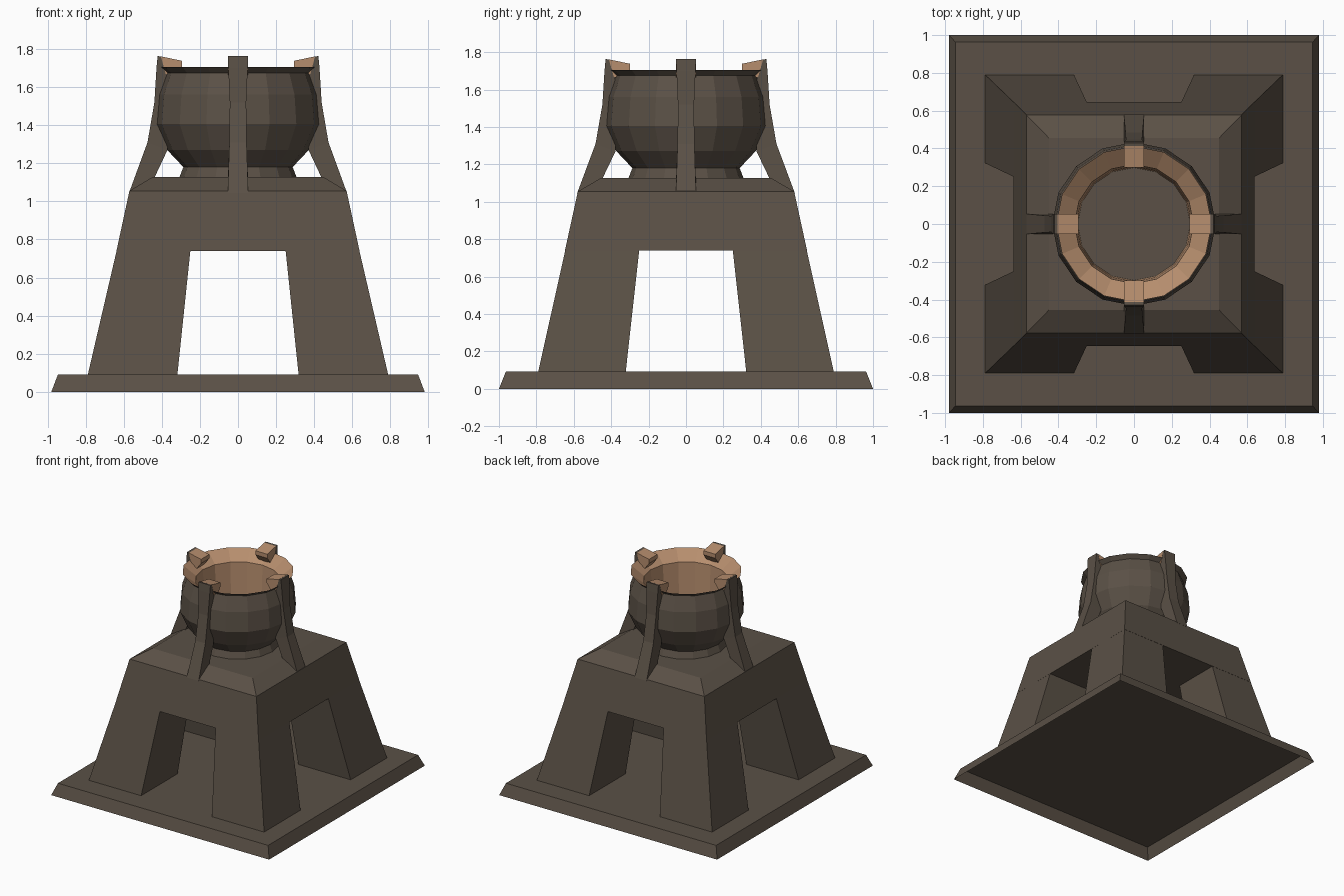
import bpy, bmesh, math
from mathutils import Matrix

if "Cube" in bpy.data.objects:
    bpy.data.objects.remove(bpy.data.objects["Cube"])


def material(name, rgb):
    m = bpy.data.materials.new(name)
    m.diffuse_color = (*rgb, 1)
    m.use_nodes = True
    m.node_tree.nodes["Principled BSDF"].inputs["Base Color"].default_value = m.diffuse_color
    return m


BROWN = material("dark brown stone", (0.103, 0.081, 0.061))
TAN = material("warm tan lining", (0.47, 0.27, 0.155))


def finish(bm, name, mats):
    me = bpy.data.meshes.new(name)
    bm.to_mesh(me)
    bm.free()
    for m in mats:
        me.materials.append(m)
    ob = bpy.data.objects.new(name, me)
    bpy.context.collection.objects.link(ob)
    return ob


def loft(name, rings, mat, matrix=None, bottom=True, top=True):
    """Skin through rings that all have the same point count, ends optional."""
    bm = bmesh.new()
    loops = [[bm.verts.new(p) for p in r] for r in rings]
    n = len(loops[0])
    for a, b in zip(loops, loops[1:]):
        for i in range(n):
            j = (i + 1) % n
            bm.faces.new((a[i], a[j], b[j], b[i]))
    if bottom:
        bm.faces.new(loops[0][::-1])
    if top:
        bm.faces.new(loops[-1])
    if bottom and top:
        bmesh.ops.recalc_face_normals(bm, faces=bm.faces)
    if matrix:
        bm.transform(matrix)
        if matrix.determinant() < 0:
            bmesh.ops.reverse_faces(bm, faces=bm.faces)
    return finish(bm, name, [mat])


def rect(x0, x1, y0, y1, z):
    return [(x0, y0, z), (x1, y0, z), (x1, y1, z), (x0, y1, z)]


def centred(hx, hy, z):
    return rect(-hx, hx, -hy, hy, z)


# Base slab: sloped edge, open underneath
loft("base_slab", [centred(0.98, 1.0, 0), centred(0.945, 0.963, 0.092)],
     BROWN, bottom=False)

# Upper body: tapered block with a chamfered top
loft("body_block", [centred(0.638, 0.647, 0.74), centred(0.57, 0.578, 1.055),
                    centred(0.45, 0.455, 1.127)], BROWN)

# Four tapered legs standing on the slab
for sx in (-1, 1):
    for sy in (-1, 1):
        loft(f"leg_{'right' if sx > 0 else 'left'}_{'back' if sy > 0 else 'front'}",
             [rect(0.318, 0.788, 0.322, 0.79, 0.092),
              rect(0.25, 0.637, 0.25, 0.645, 0.742)],
             BROWN, Matrix.Diagonal((sx, sy, 1, 1)), bottom=False, top=False)

# Bowl: dark outside, tan funnel rim and inner wall, dark floor
profile = [(0.31, 1.12), (0.287, 1.18), (0.372, 1.27), (0.433, 1.405),
           (0.420, 1.56), (0.380, 1.675), (0.412, 1.705),
           (0.315, 1.63), (0.305, 1.40), (0.299, 1.215)]
SIDES = 16
bm = bmesh.new()
rings = [[bm.verts.new((r * math.cos(2 * math.pi * k / SIDES),
                        r * math.sin(2 * math.pi * k / SIDES), z))
          for k in range(SIDES)] for r, z in profile]
for i, (a, b) in enumerate(zip(rings, rings[1:])):
    for k in range(SIDES):
        j = (k + 1) % SIDES
        f = bm.faces.new((a[k], a[j], b[j], b[k]))
        f.material_index = 1 if i >= 6 else 0
bm.faces.new(rings[-1])
finish(bm, "bowl", [BROWN, TAN])

# Four curved prongs with tan hooked tips
# stations: outer radius, outer z, inner radius, inner z, half width
stations = [(0.572, 1.045, 0.45, 1.10, 0.054), (0.475, 1.31, 0.37, 1.27, 0.045),
            (0.439, 1.52, 0.38, 1.52, 0.043), (0.428, 1.70, 0.37, 1.70, 0.051),
            (0.422, 1.763, 0.403, 1.76, 0.053)]
hook = [(0.405, 1.761), (0.295, 1.738), (0.295, 1.705), (0.34, 1.645), (0.38, 1.67)]
for k, side in enumerate(("right", "back", "left", "front")):
    grow = 1.018 if k % 2 else 1.0
    turn = Matrix.Rotation(k * math.pi / 2, 4, 'Z') @ Matrix.Diagonal((grow, 1, 1, 1))
    loft(f"prong_{side}",
         [[(ro, -w, zo), (ro, w, zo), (ri, w, zi), (ri, -w, zi)]
          for ro, zo, ri, zi, w in stations], BROWN, turn)
    loft(f"prong_tip_{side}",
         [[(r, y, z) for r, z in hook] for y in (-0.053, 0.053)], TAN, turn)
